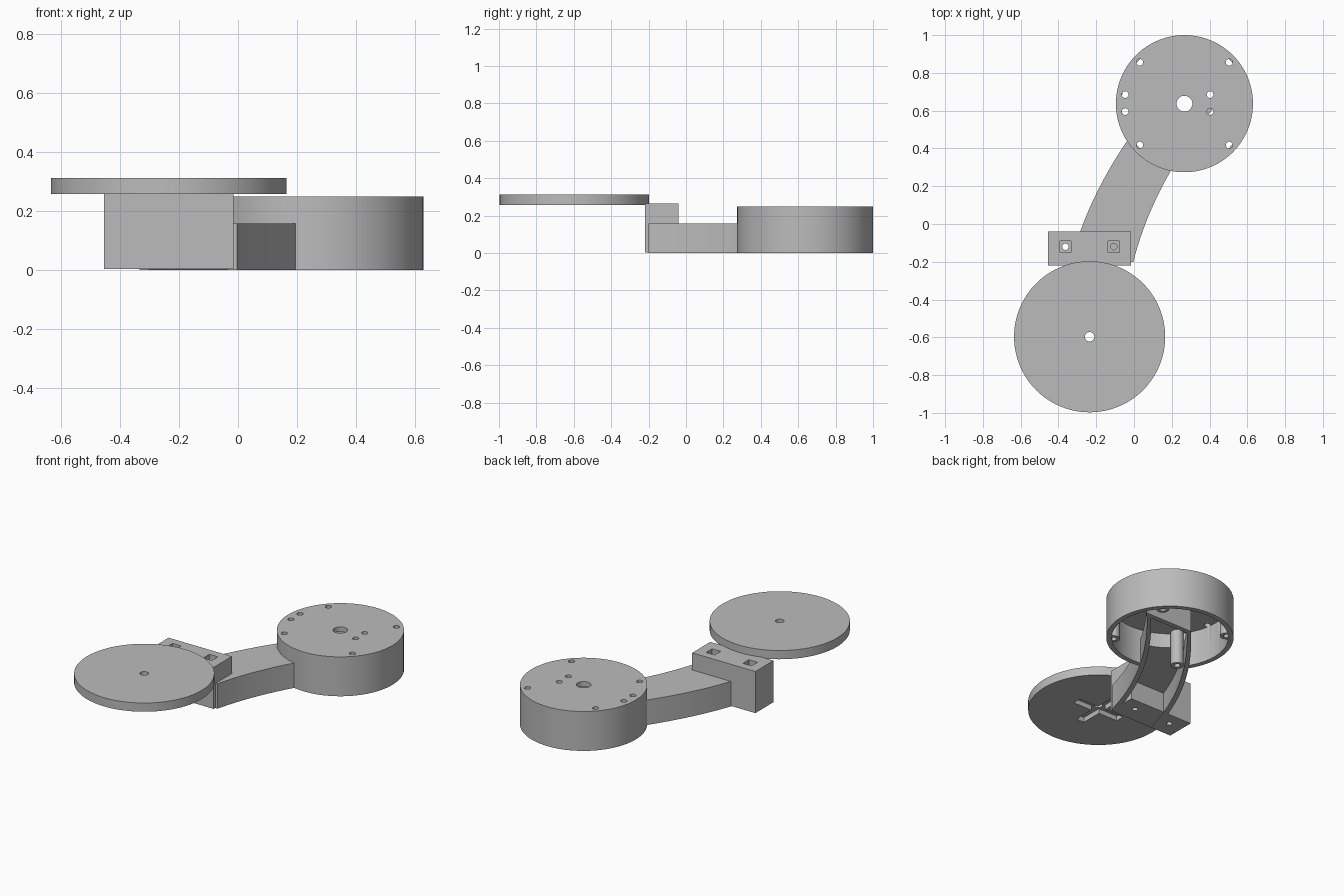
import bpy
import bmesh
import math
from mathutils import Matrix

if "Cube" in bpy.data.objects:
    bpy.data.objects.remove(bpy.data.objects["Cube"])

grey = bpy.data.materials.new("plain grey")
grey.diffuse_color = (0.5, 0.5, 0.5, 1)
grey.use_nodes = True
grey.node_tree.nodes["Principled BSDF"].inputs["Base Color"].default_value = grey.diffuse_color


def finish(name, bm):
    bmesh.ops.recalc_face_normals(bm, faces=bm.faces)
    me = bpy.data.meshes.new(name)
    bm.to_mesh(me)
    bm.free()
    me.materials.append(grey)
    ob = bpy.data.objects.new(name, me)
    bpy.context.collection.objects.link(ob)
    return ob


def cylinder(name, x, y, r, z0, z1, sides=24):
    bm = bmesh.new()
    bmesh.ops.create_cone(bm, cap_ends=True, segments=sides, radius1=r, radius2=r,
                          depth=z1 - z0,
                          matrix=Matrix.Translation((x, y, (z0 + z1) / 2)))
    return finish(name, bm)


def prism(name, outline, z0, z1):
    bm = bmesh.new()
    face = bm.faces.new([bm.verts.new((x, y, z0)) for x, y in outline])
    ext = bmesh.ops.extrude_face_region(bm, geom=[face])
    bmesh.ops.translate(bm, vec=(0, 0, z1 - z0),
                        verts=[v for v in ext["geom"] if isinstance(v, bmesh.types.BMVert)])
    return finish(name, bm)


def box(name, x0, x1, y0, y1, z0, z1):
    return prism(name, [(x0, y0), (x1, y0), (x1, y1), (x0, y1)], z0, z1)


def curve_x(y):
    """Left edge of the curved arm."""
    return -0.27 + 0.384 * y + 0.332 * y * y


def ribbon(name, off0, off1, y0, y1, z0, z1, n=24):
    ys = [y0 + (y1 - y0) * i / n for i in range(n + 1)]
    outline = [(curve_x(y) + off1, y) for y in ys]
    outline += [(curve_x(y) + off0, y) for y in reversed(ys)]
    return prism(name, outline, z0, z1)


def cut(ob, *cutters):
    for c in cutters:
        mod = ob.modifiers.new("cut", 'BOOLEAN')
        mod.operation = 'DIFFERENCE'
        mod.solver = 'EXACT'
        mod.object = c
        bpy.context.view_layer.objects.active = ob
        bpy.ops.object.modifier_apply(modifier=mod.name)
        bpy.data.objects.remove(c)


# Drum: hollow, open underneath, with an opening where the arm enters
DX, DY = 0.267, 0.637
WIDTH, WALL, ARM_TOP = 0.33, 0.032, 0.157
corners = [(DX + sx * 0.237, DY + sy * 0.219) for sx in (-1, 1) for sy in (-1, 1)]
pins = [(x, y) for x in (-0.047, 0.403) for y in (0.595, 0.685)]
drum = cylinder("drum", DX, DY, 0.363, 0, 0.248, 96)
cut(drum, cylinder("cutter", DX, DY, 0.333, -0.1, 0.218, 96),
    ribbon("cutter", WALL, WIDTH - WALL, 0.1, 0.6, -0.1, 0.127),
    cylinder("cutter", DX, DY, 0.042, 0.19, 0.3, 32))
for x, y in corners + pins:
    cut(drum, cylinder("cutter", x, y, 0.018, 0.15, 0.3))

# Screw posts under the four outer holes
for x, y in corners:
    post = cylinder("screw_post", x, y, 0.037, 0.002, 0.222)
    cut(post, cylinder("cutter", x, y, 0.018, -0.1, 0.3))

# Curved arm: an upside-down channel whose walls run on inside the drum
ribbon("arm_left_wall", 0, WALL, -0.2, 0.77, 0, ARM_TOP)
ribbon("arm_right_wall", WIDTH - WALL, WIDTH, -0.2, 0.77, 0, ARM_TOP)
ribbon("arm_end_wall", WALL, WIDTH - WALL, 0.74, 0.77, 0, ARM_TOP, 3)
roof = ribbon("arm_roof", 0.001, WIDTH - 0.001, -0.2, 0.55, 0.127, ARM_TOP)
cut(roof, cylinder("cutter", DX, DY, 0.334, -0.1, 0.218, 96))

# Mounting block with square nut pockets and through holes
block = box("mounting_block", -0.455, -0.015, -0.22, -0.04, 0.003, 0.265)
for x in (-0.363, -0.107):
    cut(block, cylinder("cutter", x, -0.12, 0.017, -0.1, 0.4),
        box("cutter", x - 0.03, x + 0.03, -0.15, -0.09, 0.19, 0.4))

# Round plate with a centre hole and a cross-shaped recess below
PX, PY = -0.235, -0.597
plate = cylinder("round_plate", PX, PY, 0.4, 0.257, 0.312, 96)
cut(plate, box("cutter", PX - 0.16, PX + 0.16, PY - 0.027, PY + 0.027, 0.2, 0.287),
    box("cutter", PX - 0.027, PX + 0.027, PY - 0.16, PY + 0.16, 0.2, 0.287),
    cylinder("cutter", PX, PY, 0.025, 0.2, 0.4))

# Smooth the round sides and keep the edges sharp
for ob in bpy.context.collection.objects:
    ob.select_set(True)
    bpy.context.view_layer.objects.active = ob
bpy.ops.object.shade_smooth_by_angle(angle=math.radians(30))
